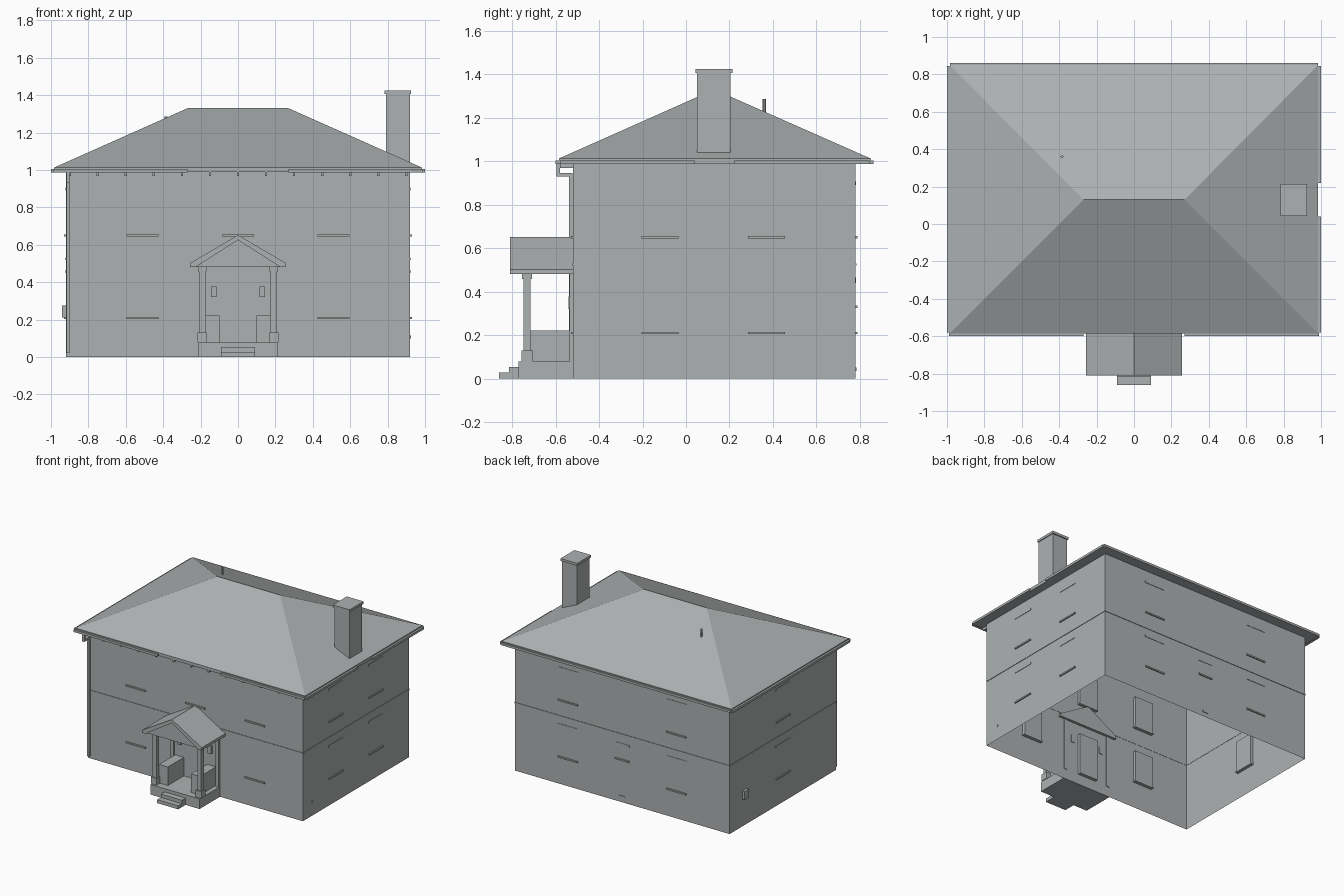
import bpy, bmesh, math
from mathutils import Matrix, Vector

cube = bpy.data.objects.get("Cube")
if cube:
    bpy.data.objects.remove(cube, do_unlink=True)

grey = bpy.data.materials.new("stone grey")
grey.use_nodes = True
colour = (0.42, 0.44, 0.445, 1)
grey.diffuse_color = colour
grey.node_tree.nodes["Principled BSDF"].inputs["Base Color"].default_value = colour

HALF_X, HALF_Y, MID_Y, WALL_H = 0.92, 0.65, 0.13, 0.99
RECESS = 0.025


def finish(name, bm, matrix=None):
    if matrix is not None:
        bmesh.ops.transform(bm, matrix=matrix, verts=bm.verts)
    mesh = bpy.data.meshes.new(name)
    bm.to_mesh(mesh)
    bm.free()
    mesh.materials.append(grey)
    obj = bpy.data.objects.new(name, mesh)
    bpy.context.scene.collection.objects.link(obj)
    return obj


def box(name, x, y, z, matrix=None):
    bm = bmesh.new()
    bmesh.ops.create_cube(bm, size=1)
    for v in bm.verts:
        v.co = Vector([r[0] if c < 0 else r[1] for c, r in zip(v.co, (x, y, z))])
    return finish(name, bm, matrix)


def prism(name, profile, y0, y1):
    """Profile of x, z points extruded along y."""
    bm = bmesh.new()
    face = bm.faces.new([bm.verts.new((x, y0, z)) for x, z in profile])
    ext = bmesh.ops.extrude_face_region(bm, geom=[face], use_keep_orig=True)["geom"]
    bmesh.ops.translate(bm, vec=(0, y1 - y0, 0),
                        verts=[g for g in ext if isinstance(g, bmesh.types.BMVert)])
    bmesh.ops.recalc_face_normals(bm, faces=bm.faces)
    return finish(name, bm)


def side_frame(turns):
    """Wall frame: local x runs along the wall, local -y points outward."""
    reach = HALF_X if turns % 2 else HALF_Y
    return (Matrix.Translation((0, MID_Y, 0)) @ Matrix.Rotation(turns * math.pi / 2, 4, 'Z')
            @ Matrix.Translation((0, -reach, 0)))


def wall(name, half, openings, matrix):
    """Wall sheet with recessed openings given as (x0, x1, z0, z1)."""
    us = sorted({-half, half, *[c for o in openings for c in o[:2]]})
    zs = sorted({0, WALL_H, *[c for o in openings for c in o[2:]]})
    bm = bmesh.new()
    grid = [[bm.verts.new((u, 0, z)) for u in us] for z in zs]
    for j in range(len(zs) - 1):
        for i in range(len(us) - 1):
            bm.faces.new((grid[j][i], grid[j][i + 1], grid[j + 1][i + 1], grid[j + 1][i]))
    for u0, u1, z0, z1 in openings:
        faces = []
        for f in bm.faces:
            c = f.calc_center_median()
            if u0 < c.x < u1 and z0 < c.z < z1 and abs(c.y) < 1e-5:
                faces.append(f)
        ext = bmesh.ops.extrude_face_region(bm, geom=faces)["geom"]
        bmesh.ops.translate(bm, vec=(0, RECESS, 0),
                            verts=[g for g in ext if isinstance(g, bmesh.types.BMVert)])
    bmesh.ops.dissolve_limit(bm, angle_limit=0.01, verts=bm.verts, edges=bm.edges)
    return finish(name, bm, matrix)


# Walls with windows, sills and lintels
LOW, HIGH = (0.21, 0.45), (0.65, 0.89)
DOOR = (-0.08, 0.08, 0.08, 0.40)
SMALL = (-0.055, 0.055, 0.33, 0.44)


def windows(centres, rows=(LOW, HIGH)):
    return [(c - 0.08, c + 0.08, *row) for c in centres for row in rows]


front_windows = windows((-0.51, 0.51)) + windows((0,), (HIGH,))
sides = [
    ("front", HALF_X, front_windows, [DOOR]),
    ("left", HALF_Y, windows((-0.25, 0.24)), []),
    ("back", HALF_X, windows((-0.465, 0.465)) + [SMALL], []),
    ("right", HALF_Y, windows((0,)), []),
]
for turns, (name, half, wins, doors) in enumerate(sides):
    frame = side_frame(turns)
    wall(name + "_wall", half, wins + doors, frame)
    for u0, u1, z0, z1 in wins:
        box(name + "_sill", (u0 - 0.005, u1 + 0.005), (-0.009, RECESS), (z0 - 0.006, z0 + 0.005), frame)
        if name != "front":
            box(name + "_lintel", (u0 - 0.006, u1 + 0.006), (-0.003, 0.002), (z1, z1 + 0.016), frame)
    # Thin storey band
    box(name + "_band", (-half, half), (-0.004, 0.002), (0.52, 0.53), frame)

# Hipped roof with flat soffit
bm = bmesh.new()
rings = [[bm.verts.new((x, y, z)) for x, y in
          ((-0.985, -0.585), (0.985, -0.585), (0.985, 0.85), (-0.985, 0.85))]
         for z in (0.988, 1.012)]
ridge_l, ridge_r = [bm.verts.new((x, MID_Y, 1.33)) for x in (-0.27, 0.27)]
low, top = rings
bm.faces.new(low[::-1])
for i in range(4):
    j = (i + 1) % 4
    bm.faces.new((low[i], low[j], top[j], top[i]))
bm.faces.new((top[0], top[1], ridge_r, ridge_l))
bm.faces.new((top[1], top[2], ridge_r))
bm.faces.new((top[2], top[3], ridge_l, ridge_r))
bm.faces.new((top[3], top[0], ridge_l))
finish("hip_roof", bm)

# Gutters, broken above the porch and beside the chimney
GUT = (0.986, 1.004)
for s in (-1, 1):
    box("front_gutter", sorted((s * 0.27, s * 0.99)), (-0.60, -0.58), GUT)
box("back_gutter", (-0.985, 0.985), (0.845, 0.862), GUT)
box("right_gutter", (-1.0, -0.98), (-0.58, 0.845), GUT)
for y in ((-0.58, 0.04), (0.22, 0.845)):
    box("left_gutter", (0.98, 1.0), y, GUT)

# Rafter tails below the front eave
for i in range(13):
    x = -0.9 + i * 0.15
    box("rafter_tail", (x - 0.006, x + 0.006), (-0.58, -0.52), (0.968, 0.99))

# Downpipe with elbow
box("downpipe", (-0.918, -0.90), (-0.538, -0.522), (0.02, 0.945))
box("downpipe_elbow", (-0.918, -0.90), (-0.595, -0.522), (0.93, 0.945))
box("downpipe_outlet", (-0.918, -0.90), (-0.595, -0.58), (0.93, 0.99))

# Chimney and vent pipe
box("chimney", (0.79, 0.92), (0.05, 0.205), (1.02, 1.41))
box("chimney_cap", (0.783, 0.926), (0.043, 0.213), (1.405, 1.424))
bm = bmesh.new()
bmesh.ops.create_cone(bm, cap_ends=True, segments=8, radius1=0.008, radius2=0.008, depth=0.08)
finish("vent_pipe", bm, Matrix.Translation((-0.385, 0.36, 1.245)))

# Porch floor and steps
box("porch_floor", (-0.21, 0.21), (-0.77, -0.52), (0, 0.078))
box("upper_step", (-0.09, 0.09), (-0.815, -0.77), (0, 0.053))
box("lower_step", (-0.09, 0.09), (-0.86, -0.815), (0, 0.027))

# Porch posts, benches and lanterns
for s in (-1, 1):
    def mirrored(name, x, y, z):
        box(name, sorted((s * x[0], s * x[1])), y, z)
    mirrored("post_base", (0.168, 0.216), (-0.757, -0.705), (0.078, 0.13))
    mirrored("post", (0.175, 0.208), (-0.747, -0.715), (0.13, 0.46))
    mirrored("post_capital", (0.169, 0.214), (-0.754, -0.708), (0.458, 0.482))
    mirrored("wall_post", (0.18, 0.208), (-0.535, -0.515), (0.078, 0.482))
    mirrored("porch_bench", (0.10, 0.175), (-0.715, -0.52), (0.078, 0.222))
    mirrored("lantern", (0.115, 0.145), (-0.54, -0.515), (0.32, 0.377))

# Porch gable: sloping roof slabs over a recessed pediment
prism("porch_roof", [(-0.256, 0.482), (-0.256, 0.502), (0, 0.652), (0.256, 0.502),
                     (0.256, 0.482), (0.225, 0.482), (0, 0.625), (-0.225, 0.482)], -0.81, -0.50)
prism("porch_pediment", [(-0.23, 0.482), (0, 0.63), (0.23, 0.482)], -0.795, -0.50)

# Small wall fittings
box("meter_box", (-0.94, -0.91), (0.575, 0.625), (0.21, 0.275))
box("side_outlet", (0.915, 0.925), (-0.408, -0.394), (0.10, 0.115))
box("back_vent", (-0.025, 0.025), (0.775, 0.785), (0.035, 0.05))
